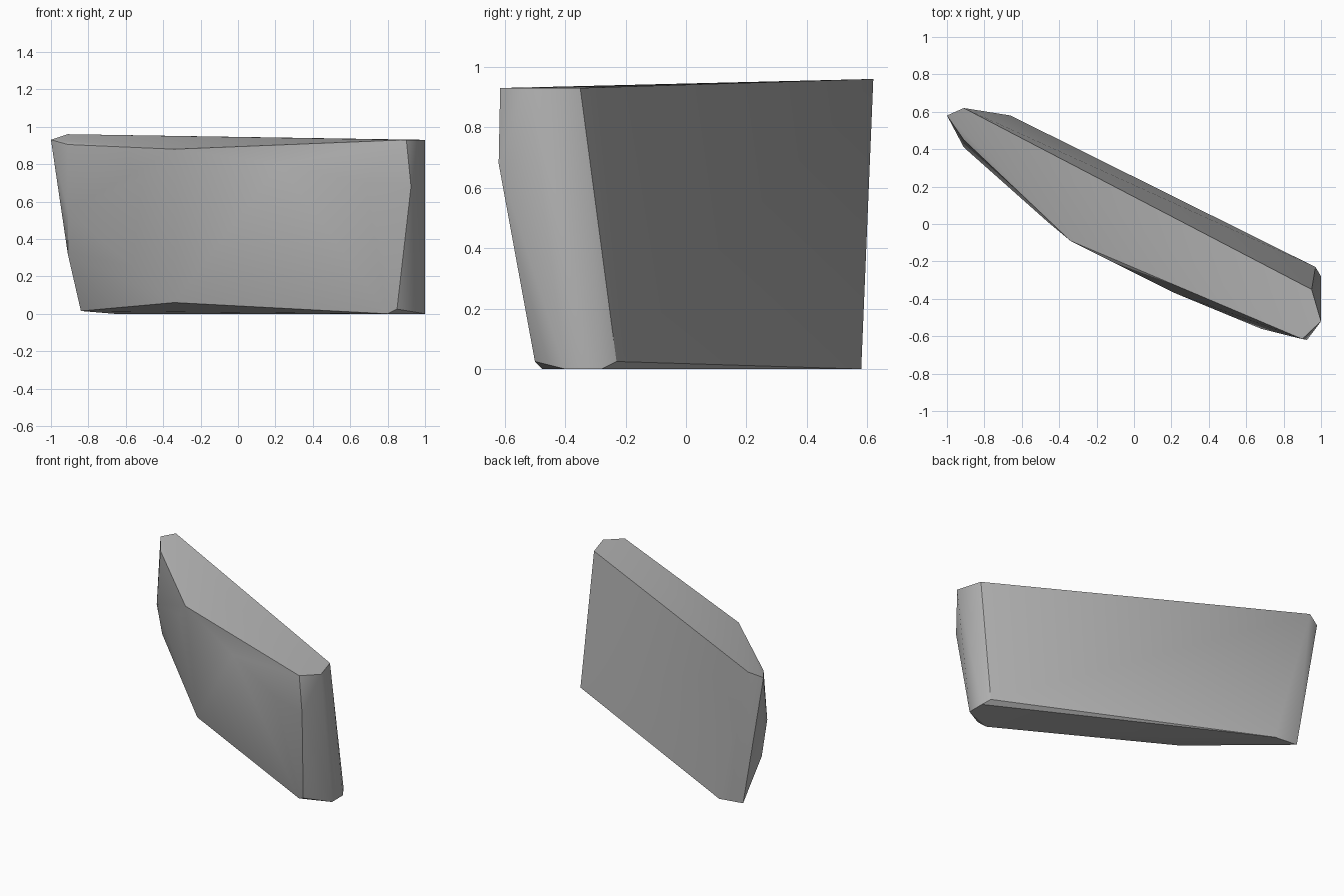
import bpy
import bmesh
from math import radians

default_cube = bpy.data.objects.get("Cube")
if default_cube:
    bpy.data.objects.remove(default_cube, do_unlink=True)


def flat_material(name, colour):
    material = bpy.data.materials.new(name)
    material.use_nodes = True
    material.diffuse_color = colour
    shader = material.node_tree.nodes["Principled BSDF"]
    shader.inputs["Base Color"].default_value = colour
    shader.inputs["Roughness"].default_value = 0.9
    return material


def convex_stone(name, corners, material):
    """Wrap a convex skin around the corner points of a chiselled stone."""
    bm = bmesh.new()
    for corner in corners:
        bm.verts.new(corner)
    hull = bmesh.ops.convex_hull(bm, input=bm.verts[:])
    loose = [v for v in bm.verts if not v.link_faces]
    bmesh.ops.delete(bm, geom=loose, context="VERTS")
    # Merge the nearly coplanar triangles of the flat sides
    bmesh.ops.dissolve_limit(bm, angle_limit=radians(1.5),
                             verts=bm.verts[:], edges=bm.edges[:])
    bmesh.ops.recalc_face_normals(bm, faces=bm.faces[:])
    mesh = bpy.data.meshes.new(name)
    bm.to_mesh(mesh)
    bm.free()
    mesh.materials.append(material)
    stone = bpy.data.objects.new(name, mesh)
    bpy.context.collection.objects.link(stone)
    return stone


# Rim of the gently sloping top
top_rim = [
    (-0.91, 0.62, 0.96), (-1, 0.58, 0.93), (-0.91, 0.45, 0.905),
    (-0.34, -0.09, 0.88), (0.9, -0.615, 0.93), (1, -0.52, 0.93),
    (0.95, -0.35, 0.93),
]
# Bulging corners of the front side
front_bulge = [
    (-0.91, 0.41, 0.55), (-0.91, 0.47, 0.32), (-0.46, 0.01, 0.75),
    (0.22, -0.37, 0.8), (0.68, -0.56, 0.7), (0.925, -0.62, 0.68),
]
# Bevelled rim of the underside
bottom_rim = [
    (-0.84, 0.575, 0.015), (-0.66, 0.58, 0), (-0.34, 0.04, 0.06),
    (0.8, -0.475, 0), (0.85, -0.5, 0.025), (1, -0.4, 0),
    (1, -0.28, 0), (0.97, -0.23, 0.025),
]

stone_grey = flat_material("stone grey", (0.45, 0.45, 0.45, 1))
slab = convex_stone("rock_slab", top_rim + front_bulge + bottom_rim, stone_grey)

# Soft faces with sharp main edges
bpy.ops.object.select_all(action="DESELECT")
slab.select_set(True)
bpy.context.view_layer.objects.active = slab
bpy.ops.object.shade_smooth_by_angle(angle=radians(30))
